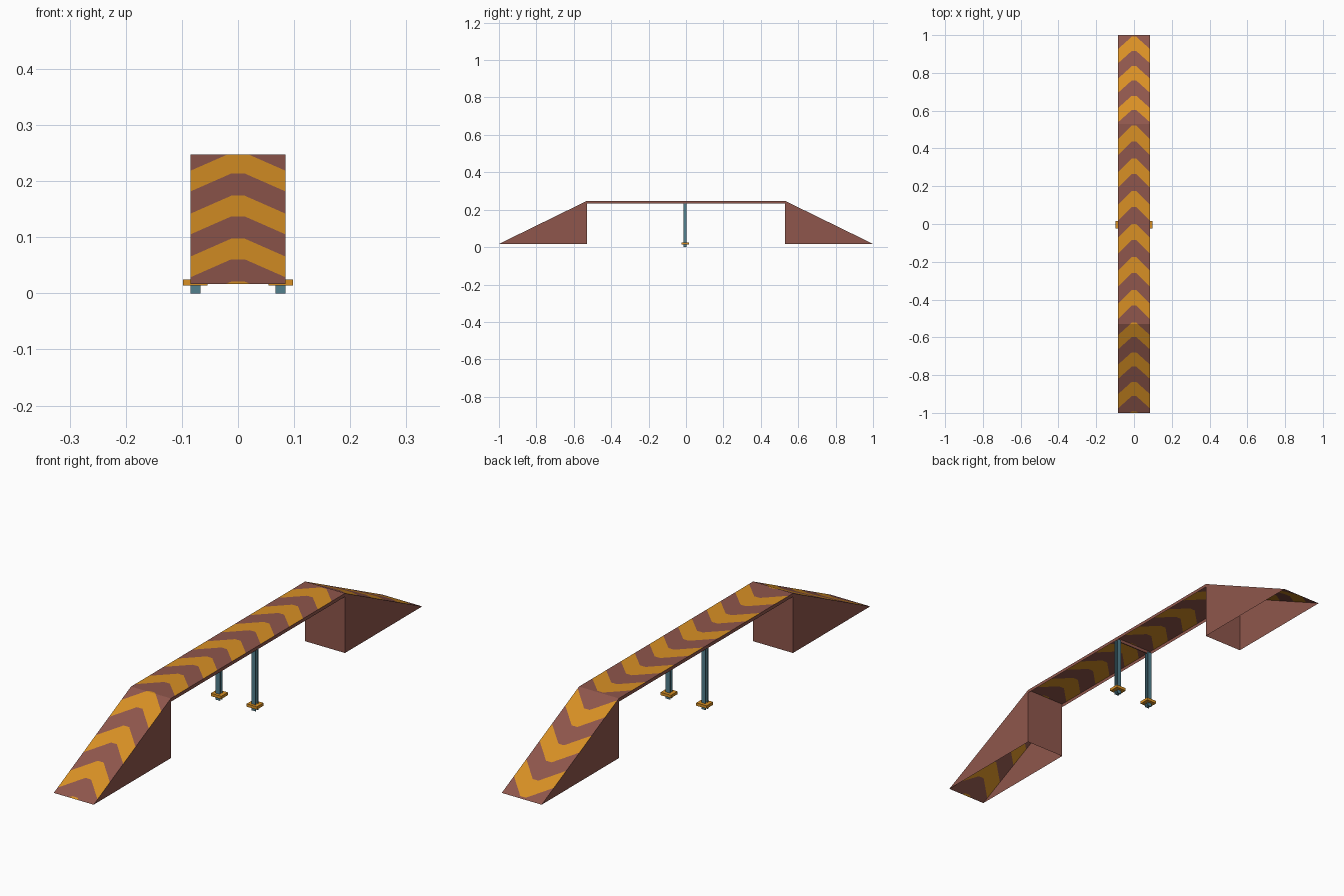
import bpy, bmesh, math

if "Cube" in bpy.data.objects:
    bpy.data.objects.remove(bpy.data.objects["Cube"])

W = 0.085            # half width
YC, ZT, ZB = 0.53, 0.247, 0.017   # crest position, deck height, ramp foot height
SKIRT = 0.234        # lower edge of the deck's side skirt
RAMP = math.hypot(1 - YC, ZT - ZB)
TOTAL = 2 * RAMP + 2 * YC


def material(name, rgb):
    m = bpy.data.materials.new(name)
    m.diffuse_color = (*rgb, 1)
    m.use_nodes = True
    m.node_tree.nodes["Principled BSDF"].inputs["Base Color"].default_value = m.diffuse_color
    return m


brown = material("red_brown", (0.275, 0.094, 0.072))
orange = material("stripe_orange", (0.69, 0.28, 0.018))
teal = material("steel_teal", (0.085, 0.215, 0.27))


def finish(bm, name, *mats):
    me = bpy.data.meshes.new(name)
    bm.to_mesh(me)
    bm.free()
    for m in mats:
        me.materials.append(m)
    ob = bpy.data.objects.new(name, me)
    bpy.context.collection.objects.link(ob)
    return ob


def panels(name, polys, mat):
    bm = bmesh.new()
    for p in polys:
        bm.faces.new([bm.verts.new(c) for c in p])
    return finish(bm, name, mat)


# Striped deck: cut flat along the unrolled length, then folded to the ramp profile
FLAT, SLOPE = 0.012, 1.0
APEX, PERIOD, BAND = 0.183, 0.174, 0.084


def fold(s):
    if s < RAMP:
        t = s / RAMP
        return -1 + t * (1 - YC), ZB + t * (ZT - ZB)
    if s > TOTAL - RAMP:
        t = (TOTAL - s) / RAMP
        return 1 - t * (1 - YC), ZB + t * (ZT - ZB)
    return s - RAMP - YC, ZT


bm = bmesh.new()
bm.faces.new([bm.verts.new(c) for c in
              ((-W, 0, 0), (W, 0, 0), (W, TOTAL, 0), (-W, TOTAL, 0))])


def cut(co, no, keep=lambda x: True):
    faces = [f for f in bm.faces if keep(f.calc_center_median().x)]
    geom = set(faces)
    for f in faces:
        geom.update(f.edges)
        geom.update(f.verts)
    bmesh.ops.bisect_plane(bm, geom=list(geom), dist=1e-6, plane_co=co, plane_no=no)


for x in (-FLAT, FLAT):
    cut((x, 0, 0), (1, 0, 0))
for s in (RAMP, TOTAL - RAMP):
    cut((0, s, 0), (0, 1, 0))
for k in range(-1, 14):
    for off in (0, BAND):
        s = APEX + k * PERIOD - off
        cut((0, s, 0), (0, 1, 0), lambda x: abs(x) < FLAT)
        cut((FLAT, s, 0), (SLOPE, 1, 0), lambda x: x > FLAT)
        cut((-FLAT, s, 0), (-SLOPE, 1, 0), lambda x: x < -FLAT)
for f in bm.faces:
    c = f.calc_center_median()
    u = c.y + SLOPE * max(0, abs(c.x) - FLAT)
    f.material_index = int((APEX - u) % PERIOD < BAND)
for v in bm.verts:
    v.co.y, v.co.z = fold(v.co.y)
bm.normal_update()
finish(bm, "striped_deck", brown, orange)

# Ramp sides, deck skirts and inner end walls (open underneath)
for side, sx in (("left", -1), ("right", 1)):
    x = sx * W
    polys = [[(x, -YC, SKIRT), (x, YC, SKIRT), (x, YC, ZT), (x, -YC, ZT)],
             [(x, -1, ZB), (x, -YC, ZB), (x, -YC, ZT)],
             [(x, YC, ZB), (x, 1, ZB), (x, YC, ZT)]]
    if sx < 0:
        polys = [p[::-1] for p in polys]
    panels(side + "_side_panel", polys, brown)
for name, y in (("front", -YC), ("back", YC)):
    p = [(-W, y, ZB), (W, y, ZB), (W, y, ZT), (-W, y, ZT)]
    panels(name + "_inner_wall", [p[::-1] if y < 0 else p], brown)


def boxes(name, specs, mat):
    bm = bmesh.new()
    for (cx, cy, cz), size in specs:
        r = bmesh.ops.create_cube(bm, size=1)["verts"]
        bmesh.ops.scale(bm, vec=size, verts=r)
        bmesh.ops.translate(bm, vec=(cx, cy, cz), verts=r)
    return finish(bm, name, mat)


# Cross rib under the deck, joining the posts
PY = -0.006
boxes("cross_rib", [((0, PY, 0.240), (2 * W - 0.002, 0.004, 0.012))], brown)

# H-section posts with square collars near the foot
for side, sx in (("left", -1), ("right", 1)):
    px, h = sx * 0.076, 0.238
    boxes(side + "_post", [((px, PY - 0.0065, h / 2), (0.018, 0.004, h)),
                           ((px, PY + 0.0065, h / 2), (0.018, 0.004, h)),
                           ((px, PY, h / 2), (0.004, 0.009, h))], teal)
    boxes(side + "_foot_collar", [((px, PY + 0.001, 0.0195), (0.044, 0.04, 0.011))], orange)
